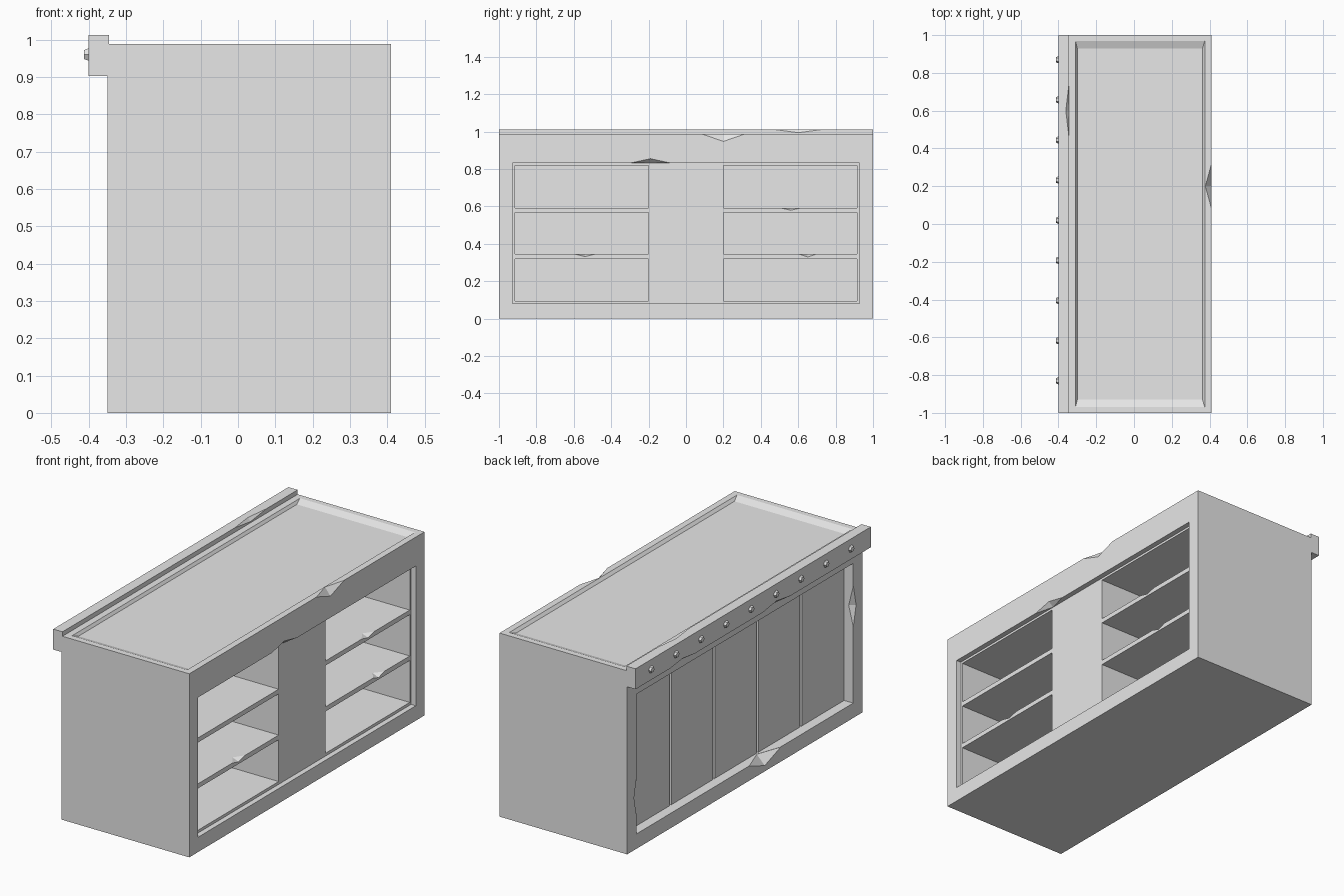
import bpy
import bmesh
from mathutils import Vector

old = bpy.data.objects.get("Cube")
if old:
    bpy.data.objects.remove(old, do_unlink=True)

grey = bpy.data.materials.new("plain_grey")
grey.use_nodes = True
GREY = (0.8, 0.8, 0.8, 1)
grey.diffuse_color = GREY
grey.node_tree.nodes["Principled BSDF"].inputs["Base Color"].default_value = GREY


def finish(name, bm):
    bmesh.ops.recalc_face_normals(bm, faces=bm.faces)
    mesh = bpy.data.meshes.new(name)
    bm.to_mesh(mesh)
    bm.free()
    mesh.materials.append(grey)
    obj = bpy.data.objects.new(name, mesh)
    bpy.context.collection.objects.link(obj)
    return obj


def box(name, x, y, z):
    """Box from (low, high) ranges on each axis."""
    bm = bmesh.new()
    bmesh.ops.create_cube(bm, size=1)
    for v in bm.verts:
        v.co = [r[0] if c < 0 else r[1] for c, r in zip(v.co, (x, y, z))]
    return finish(name, bm)


def chip(centre, half):
    """Diamond-shaped cutter for a knocked edge."""
    bm = bmesh.new()
    bmesh.ops.create_icosphere(bm, subdivisions=1, radius=1)
    bm.clear()
    tips = [Vector(centre) + Vector([s * half[a] if i == a else 0 for i in range(3)])
            for a in range(3) for s in (-1, 1)]
    for t in tips:
        bm.verts.new(t)
    bmesh.ops.convex_hull(bm, input=bm.verts[:])
    return finish("chip_cutter", bm)


def carve(obj, cutters):
    """Subtract the cutters one after another, then discard them."""
    for c in cutters:
        c.hide_render = True
        mod = obj.modifiers.new("cut", 'BOOLEAN')
        mod.operation, mod.solver, mod.object = 'DIFFERENCE', 'EXACT', c
    bpy.context.view_layer.update()
    graph = bpy.context.evaluated_depsgraph_get()
    mesh = bpy.data.meshes.new_from_object(obj.evaluated_get(graph))
    obj.modifiers.clear()
    obj.data = mesh
    for c in cutters:
        bpy.data.objects.remove(c, do_unlink=True)


# Counter body, solid before carving
body = box("counter_body", (-0.35, 0.41), (-1, 1), (0, 0.988))
cutters = []

# Shallow recess around the shelf side and six cubbies behind it
cutters.append(box("recess", (0.382, 0.5), (-0.927, 0.927), (0.08, 0.832)))
for side in (-1, 1):
    y = sorted((side * 0.2, side * 0.915))
    for z in ((0.095, 0.32), (0.345, 0.567), (0.592, 0.82)):
        cutters.append(box("cubby", (-0.25, 0.4), y, z))

# Recessed plank panel on the opposite side, with grooves between planks
cutters.append(box("panel", (-0.5, -0.296), (-0.922, 0.922), (0.08, 0.832)))
for y in (-0.555, -0.184, 0.184, 0.555):
    cutters.append(box("groove", (-0.4, -0.276), (y - 0.008, y + 0.008), (0.0805, 0.8315)))

# Dished worktop with sloping borders
dish = box("dish", (-0.32, 0.388), (-1.01, 1.01), (0.973, 1.003))
for v in dish.data.vertices:
    if v.co.z < 0.98:
        v.co.x = -0.3 if v.co.x < 0 else 0.362
        v.co.y *= 0.92
cutters.append(dish)

# Knocks along the edges: worktop, shelf opening, shelves, plank frame
for centre, half in (
    ((0.412, 0.2, 0.99), (0.036, 0.13, 0.045)),
    ((0.412, -0.19, 0.831), (0.03, 0.12, 0.026)),
    ((0.383, 0.65, 0.346), (0.04, 0.05, 0.017)),
    ((0.383, -0.54, 0.346), (0.04, 0.06, 0.015)),
    ((0.383, 0.56, 0.593), (0.04, 0.06, 0.014)),
    ((-0.352, -0.17, 0.079), (0.05, 0.14, 0.05)),
    ((-0.352, -0.923, 0.6), (0.03, 0.025, 0.12)),
    ((-0.352, 0.923, 0.28), (0.03, 0.02, 0.1)),
):
    cutters.append(chip(centre, half))
carve(body, cutters)

# Raised rail along the plank side
rail = box("edge_rail", (-0.4, -0.345), (-1, 1), (0.902, 1.012))
carve(rail, [chip(c, h) for c, h in (
    ((-0.401, 0.6, 0.901), (0.02, 0.12, 0.015)),
    ((-0.401, -0.2, 0.901), (0.02, 0.13, 0.02)),
    ((-0.344, 0.6, 1.013), (0.018, 0.15, 0.02)),
)])

# Row of faceted studs on the rail
for i in range(9):
    bm = bmesh.new()
    bmesh.ops.create_cone(bm, cap_ends=True, segments=6, radius1=0.022,
                          radius2=0.014, depth=0.018)
    for v in bm.verts:
        x, y, z = v.co
        v.co = (-0.403 - z, y + 0.87 - i * 0.2125, x + 0.96)
    finish(f"rail_stud_{i + 1}", bm)
